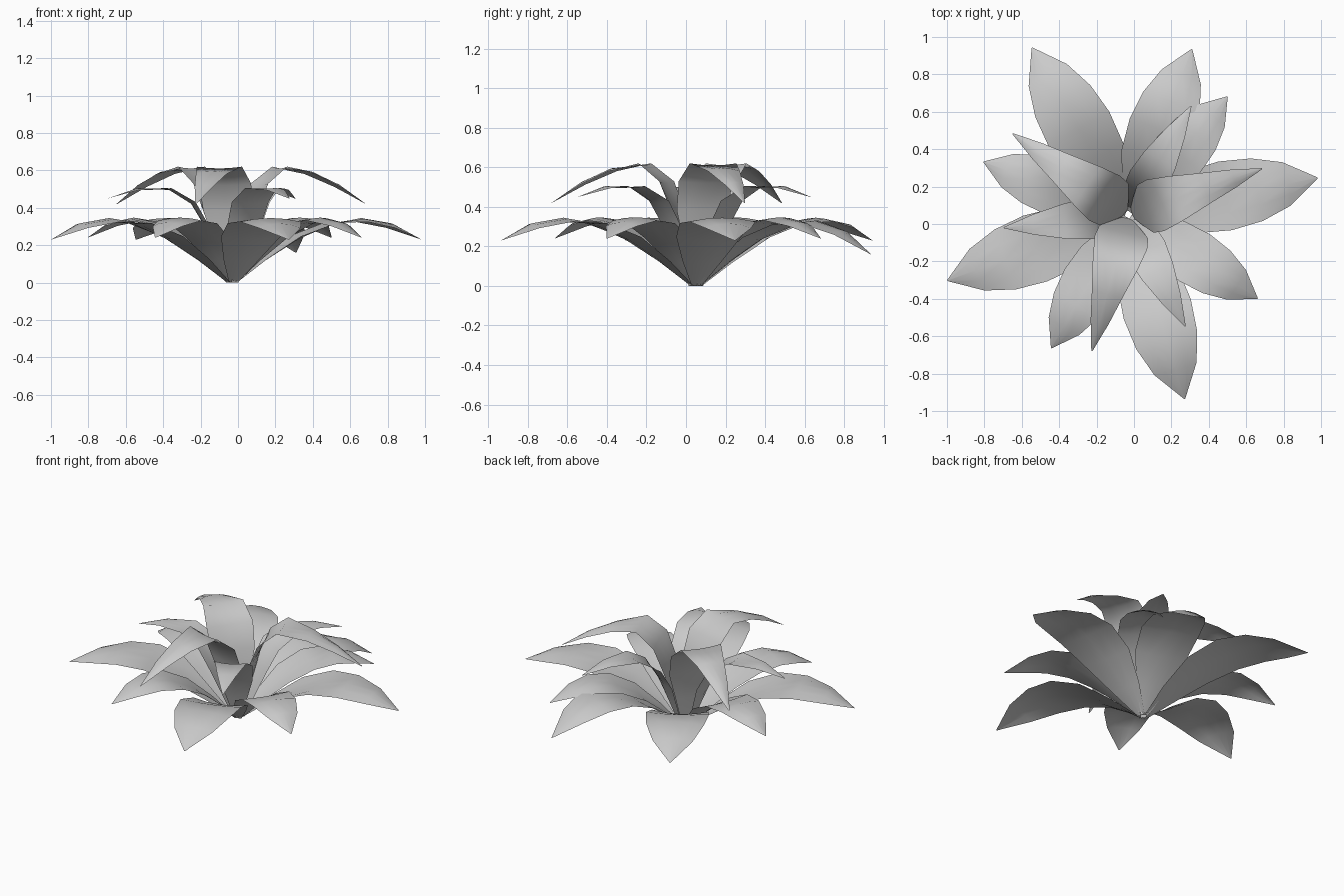
import bpy, math
from mathutils import Vector

if "Cube" in bpy.data.objects:
    bpy.data.objects.remove(bpy.data.objects["Cube"])

CENTER = Vector((-0.03, 0.05, 0))
COLUMNS = [-1, -0.5, 0, 0.5, 1]

# each station: distance from centre, height, half width, cup depth along the leaf normal
LOW = [(0.02, 0, 0.025, 0), (0.17, 0.115, 0.10, 0.01), (0.35, 0.23, 0.167, 0.02),
       (0.53, 0.31, 0.187, 0.008), (0.70, 0.345, 0.17, -0.02), (0.87, 0.316, 0.118, -0.025),
       (1.03, 0.23, 0.003, 0)]
MIDDLE = [(0.03, 0, 0.02, 0), (0.08, 0.15, 0.06, 0), (0.14, 0.29, 0.10, 0.01),
          (0.22, 0.42, 0.11, 0.015), (0.34, 0.495, 0.095, 0.01), (0.51, 0.505, 0.055, -0.01),
          (0.67, 0.45, 0.003, 0)]
TOP = [(0.02, 0, 0.025, 0), (0.055, 0.2, 0.08, 0), (0.10, 0.38, 0.135, 0.005),
       (0.165, 0.52, 0.145, 0.015), (0.27, 0.61, 0.125, 0.01), (0.44, 0.595, 0.085, -0.015),
       (0.60, 0.525, 0.05, -0.015), (0.755, 0.42, 0.003, 0)]


def leaf(name, stations, angle, reach=1.0, width=1.0, droop=0.0):
    """Cupped leaf blade swept along an arching midrib."""
    a = math.radians(angle)
    out = Vector((math.cos(a), math.sin(a), 0))
    side = Vector((-math.sin(a), math.cos(a), 0))
    n, m = len(stations), len(COLUMNS)
    pts = [(r * reach, z - droop * (r / stations[-1][0]) ** 4) for r, z, w, c in stations]
    verts = []
    for i, (r, z) in enumerate(pts):
        p, q = pts[max(i - 1, 0)], pts[min(i + 1, n - 1)]
        t = Vector((q[0] - p[0], q[1] - p[1])).normalized()
        w, c = stations[i][2] * width, stations[i][3] * width
        for s in COLUMNS:
            k = c * s * s if i else 0
            verts.append(CENTER + out * (r - t.y * k) + side * (s * w)
                         + Vector((0, 0, z + t.x * k)))
    faces = [(i * m + j, (i + 1) * m + j, (i + 1) * m + j + 1, i * m + j + 1)
             for i in range(n - 1) for j in range(m - 1)]
    mesh = bpy.data.meshes.new(name)
    mesh.from_pydata(verts, [], faces)
    mesh.shade_smooth()
    obj = bpy.data.objects.new(name, mesh)
    bpy.context.collection.objects.link(obj)


# long outer leaves
for i, ang in enumerate((11, 120, 200, 287)):
    leaf(f"outer_leaf_{i}", LOW, ang)
leaf("drooping_outer_leaf", LOW, 69, 0.92, 0.95, 0.07)

# short outer leaves
for i, ang in enumerate((50, 160, 240, 327)):
    leaf(f"short_outer_leaf_{i}", LOW, ang, 0.8, 0.8, -0.01)

# middle leaves
for i, ang in enumerate((60, 186, 297)):
    leaf(f"middle_leaf_{i}", MIDDLE, ang)

# tall inner leaves
for i, ang in enumerate((19, 145, 255)):
    leaf(f"tall_leaf_{i}", TOP, ang)
